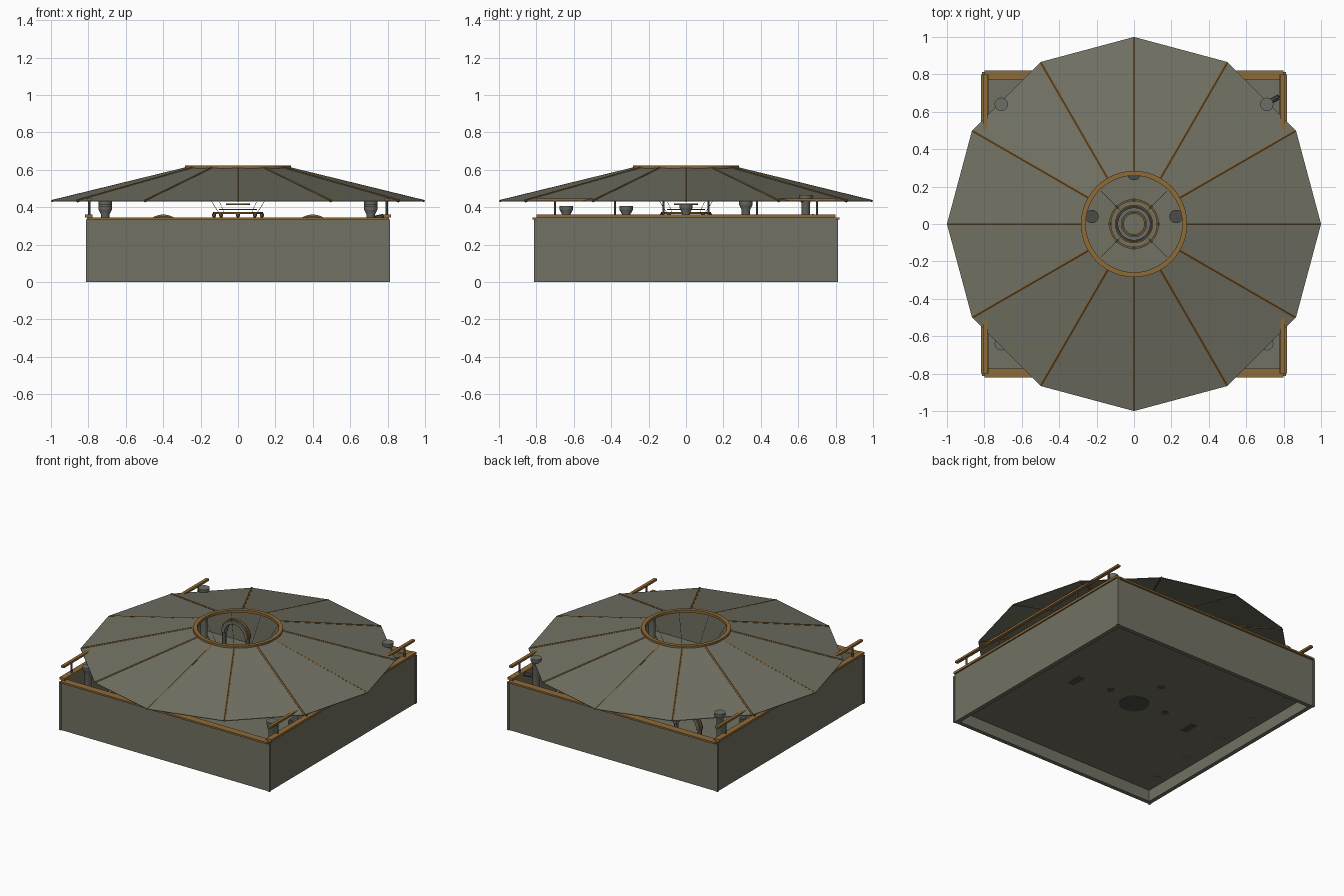
import bpy, bmesh, math
from mathutils import Vector

cube = bpy.data.objects.get("Cube")
if cube:
    bpy.data.objects.remove(cube, do_unlink=True)


def material(name, rgb):
    m = bpy.data.materials.new(name)
    m.use_nodes = True
    m.diffuse_color = (*rgb, 1)
    bsdf = next(n for n in m.node_tree.nodes if n.type == 'BSDF_PRINCIPLED')
    bsdf.inputs["Base Color"].default_value = (*rgb, 1)
    return m


STONE = material("warm grey stone", (0.168, 0.165, 0.126))
GOLD = material("dull gold", (0.27, 0.145, 0.038))
BRONZE = material("bronze", (0.2, 0.105, 0.028))
METAL = material("dark grey metal", (0.07, 0.073, 0.066))
PALE = material("column grey", (0.152, 0.155, 0.135))


def finish(name, bm, mat, smooth=False):
    bmesh.ops.recalc_face_normals(bm, faces=bm.faces)
    me = bpy.data.meshes.new(name)
    bm.to_mesh(me)
    bm.free()
    me.materials.append(mat)
    ob = bpy.data.objects.new(name, me)
    bpy.context.collection.objects.link(ob)
    if smooth:
        bpy.ops.object.select_all(action='DESELECT')
        ob.select_set(True)
        bpy.context.view_layer.objects.active = ob
        bpy.ops.object.shade_smooth_by_angle()
    return ob


def box(name, lo, hi, mat):
    bm = bmesh.new()
    bmesh.ops.create_cube(bm, size=1)
    lo, hi = Vector(lo), Vector(hi)
    for v in bm.verts:
        v.co = (lo + hi) / 2 + v.co * (hi - lo)
    return finish(name, bm, mat)


def lathe(name, profile, at, mat, sides=16, closed=False):
    """Revolve (radius, z) points about z; open profiles get end caps."""
    bm = bmesh.new()
    rings = []
    for r, z in profile:
        rings.append([bm.verts.new((at[0] + r * math.cos(t), at[1] + r * math.sin(t), z))
                      for t in (math.tau * i / sides for i in range(sides))])
    pairs = list(zip(rings, rings[1:]))
    if closed:
        pairs.append((rings[-1], rings[0]))
    else:
        bm.faces.new(rings[0])
        bm.faces.new(rings[-1])
    for a, b in pairs:
        for i in range(sides):
            j = (i + 1) % sides
            bm.faces.new((a[i], a[j], b[j], b[i]))
    return finish(name, bm, mat, sides > 12)


def hoop(name, r, z, width, height, mat, sides=32):
    lathe(name, [(r - width / 2, z), (r + width / 2, z),
                 (r + width / 2, z + height), (r - width / 2, z + height)],
          (0, 0), mat, sides, True)


def rod(name, a, b, radius, mat, sides=6):
    a, b = Vector(a), Vector(b)
    bm = bmesh.new()
    bmesh.ops.create_cone(bm, cap_ends=True, segments=sides, radius1=radius,
                          radius2=radius, depth=(b - a).length)
    q = (b - a).to_track_quat('Z', 'Y')
    for v in bm.verts:
        v.co = (a + b) / 2 + q @ v.co
    return finish(name, bm, mat)


def arch(name, at, r, w, depth, mat):
    """Half ring standing in the xz plane."""
    bm = bmesh.new()
    rows = []
    for i in range(17):
        t = math.pi * i / 16
        rows.append([bm.verts.new((at[0] + (r + dr) * math.cos(t), at[1] + dy,
                                   at[2] + (r + dr) * math.sin(t)))
                     for dr, dy in ((-w, -depth), (w, -depth), (w, depth), (-w, depth))])
    for a, b in zip(rows, rows[1:]):
        for i in range(4):
            bm.faces.new((a[i], a[(i + 1) % 4], b[(i + 1) % 4], b[i]))
    bm.faces.new(rows[0])
    bm.faces.new(rows[-1])
    finish(name, bm, mat)


def brazier(name, at):
    lathe(name, [(0.025, FLOOR - 0.002), (0.012, 0.1), (0.012, 0.16), (0.036, 0.19),
                 (0.036, 0.2)], at, METAL)


def polar(r, i, n, z):
    t = math.tau * i / n
    return (r * math.cos(t), r * math.sin(t), z)


FLOOR = 0.08

# Walls, corner posts and raised floor
box("floor", (-0.79, -0.79, FLOOR), (0.79, 0.79, FLOOR + 0.01), STONE)
for s, side, end in ((1, "left", "back"), (-1, "right", "front")):
    box(end + "_wall", (-0.8, s * 0.78, 0), (0.8, s * 0.808, 0.335), STONE)
    box(side + "_wall", (s * 0.78, -0.8, 0), (s * 0.808, 0.8, 0.346), STONE)
    for t in (1, -1):
        box("corner_post", (s * 0.797, t * 0.797, 0), (s * 0.813, t * 0.813, 0.335), STONE)
    # Wall caps
    box(end + "_wall_cap", (-0.8, s * 0.772, 0.333), (0.8, s * 0.822, 0.345), GOLD)
    box(side + "_wall_cap", (s * 0.778, -0.8, 0.345), (s * 0.818, 0.8, 0.361), GOLD)
    # Raised side rails on thin posts
    box(side + "_rail", (s * 0.784, -0.8, 0.432), (s * 0.806, 0.8, 0.446), GOLD)
    for y in (-0.7, -0.38, -0.12, 0.12, 0.38, 0.7):
        rod("rail_post", (s * 0.795, y, 0.355), (s * 0.795, y, 0.435), 0.006, PALE, 8)

    # Columns along both sides, rising in height towards the back
    for y, top in ((-0.64, 0.405), (-0.32, 0.405), (0, 0.415), (0.32, 0.43), (0.64, 0.465)):
        lathe("column", [(0.035, FLOOR - 0.001), (0.035, FLOOR + 0.03), (0.023, FLOOR + 0.045),
                         (0.022, top - 0.045), (0.034, top - 0.022),
                         (0.036, top - 0.018), (0.036, top)], (s * 0.71, y), PALE)

    # Arched gates with thin gold crowns
    arch("gate_arch", (s * 0.4, 0.55, 0.252), 0.09, 0.012, 0.02, PALE)
    arch("gate_crown", (s * 0.4, 0.55, 0.252), 0.105, 0.004, 0.008, GOLD)
    for d in (-0.09, 0.09):
        rod("gate_leg", (s * 0.4 + d, 0.55, FLOOR), (s * 0.4 + d, 0.55, 0.255), 0.014, PALE, 8)
    # Low benches and braziers
    box("bench", (s * 0.44, -0.07, FLOOR - 0.001), (s * 0.49, 0.04, FLOOR + 0.04), METAL)
    brazier("side_brazier", (s * 0.225, 0.04))

brazier("back_brazier", (0, 0.27))
rod("wall_lamp", (0.73, 0.655, 0.34), (0.775, 0.68, 0.35), 0.014, METAL, 8)

# Central pedestal with a raised rim
lathe("pedestal_base", [(0.095, FLOOR - 0.003), (0.095, 0.1)], (0, 0), METAL, 24)
lathe("pedestal", [(0.09, 0.099), (0.09, 0.11), (0.07, 0.12), (0.07, 0.15)], (0, 0), STONE, 24)
hoop("pedestal_rim", 0.078, 0.145, 0.02, 0.015, PALE)

# Hanging light: stacked hoops on slanted chains
hoop("light_lower_hoop", 0.128, 0.364, 0.01, 0.01, BRONZE)
hoop("light_middle_hoop", 0.098, 0.384, 0.008, 0.007, BRONZE)
hoop("light_upper_hoop", 0.06, 0.412, 0.01, 0.008, BRONZE)
for i in range(8):
    rod("light_chain", polar(0.1, i, 8, 0.365), polar(0.25, i, 8, 0.605), 0.0012, METAL, 4)
    lathe("light_cup", [(0.006, 0.345), (0.01, 0.352), (0.01, 0.365)],
          polar(0.128, i, 8, 0), BRONZE, 8)

# Twelve-sided canopy with an open centre and a rib on every fold
lathe("canopy", [(0.275, 0.606), (1.0, 0.43), (1.0, 0.434), (0.275, 0.612)],
      (0, 0), STONE, 12, True)
for i in range(12):
    radius = 0.0055 if i % 3 == 0 else 0.008
    rod("canopy_rib", polar(0.275, i, 12, 0.609), polar(0.995, i, 12, 0.433), radius, BRONZE)
hoop("canopy_eye_ring", 0.271, 0.604, 0.026, 0.018, GOLD, 48)
